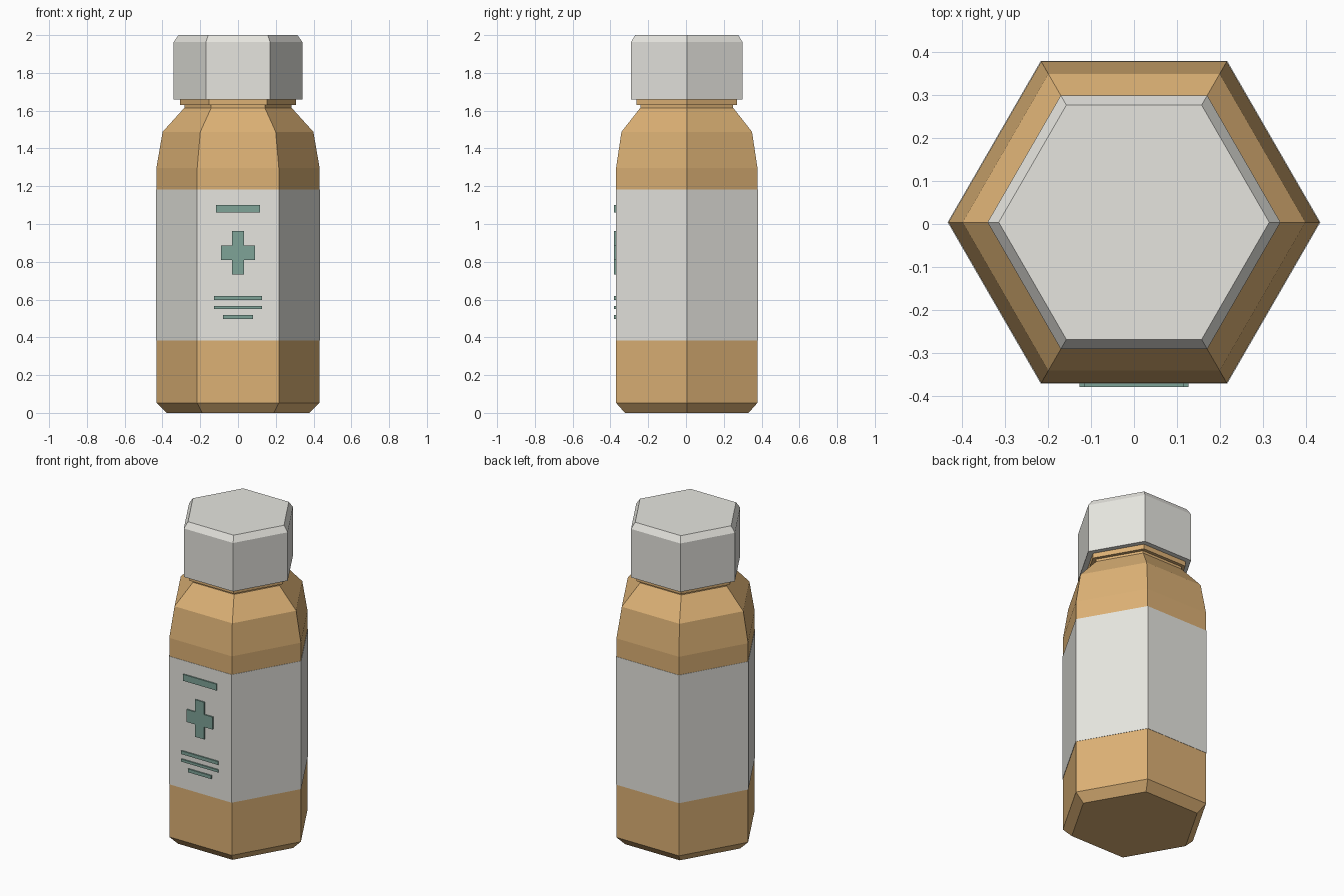
import bpy
import bmesh
from math import cos, sin, pi

if "Cube" in bpy.data.objects:
    bpy.data.objects.remove(bpy.data.objects["Cube"], do_unlink=True)

SIDES = 6
CENTRE_Y = 0.004
LABEL_RADIUS = 0.434
LABEL_FRONT = CENTRE_Y - LABEL_RADIUS * cos(pi / SIDES)


def srgb(*rgb):
    return tuple(((c / 255 + 0.055) / 1.055) ** 2.4 for c in rgb) + (1.0,)


def material(name, colour):
    mat = bpy.data.materials.new(name)
    mat.use_nodes = True
    mat.diffuse_color = colour
    shader = next(n for n in mat.node_tree.nodes if n.type == "BSDF_PRINCIPLED")
    shader.inputs["Base Color"].default_value = colour
    return mat


def finish(name, bm, mat):
    bmesh.ops.recalc_face_normals(bm, faces=bm.faces[:])
    mesh = bpy.data.meshes.new(name)
    bm.to_mesh(mesh)
    bm.free()
    mesh.materials.append(mat)
    obj = bpy.data.objects.new(name, mesh)
    bpy.context.collection.objects.link(obj)
    return obj


def hex_turned(name, profile, mat):
    """Closed six-sided solid from (radius, height) pairs, bottom to top."""
    bm = bmesh.new()
    rings = []
    for radius, z in profile:
        angles = [2 * pi * i / SIDES for i in range(SIDES)]
        rings.append([bm.verts.new((radius * cos(a), CENTRE_Y + radius * sin(a), z))
                      for a in angles])
    for low, high in zip(rings, rings[1:]):
        for i in range(SIDES):
            j = (i + 1) % SIDES
            bm.faces.new((low[i], low[j], high[j], high[i]))
    bm.faces.new(rings[0])
    bm.faces.new(rings[-1])
    return finish(name, bm, mat)


def plate(name, outline, mat, back=0.001, front=0.008):
    """Thin plate on the front of the label from an (x, z) outline."""
    bm = bmesh.new()
    face = bm.faces.new([bm.verts.new((x, LABEL_FRONT + back, z)) for x, z in outline])
    grown = bmesh.ops.extrude_face_region(bm, geom=[face])["geom"]
    moved = [v for v in grown if isinstance(v, bmesh.types.BMVert)]
    bmesh.ops.translate(bm, verts=moved, vec=(0, -back - front, 0))
    return finish(name, bm, mat)


amber = material("amber", srgb(220, 177, 117))
off_white = material("off white", srgb(230, 229, 223))
green = material("muted green", srgb(126, 163, 151))

# Bottle with chamfered foot, sloping shoulder, neck and collar
hex_turned("bottle", [(0.378, 0), (0.432, 0.053), (0.432, 1.297), (0.399, 1.488),
                      (0.284, 1.615), (0.284, 1.63), (0.307, 1.63), (0.307, 1.68)], amber)

# Wrapped label and screw cap
hex_turned("label", [(LABEL_RADIUS, 0.383), (LABEL_RADIUS, 1.183)], off_white)
hex_turned("cap", [(0.341, 1.66), (0.341, 1.963), (0.315, 2.0)], off_white)

# Printed bars: half width, bottom, top
bars = {"title_bar": (0.116, 1.06, 1.10), "upper_line": (0.127, 0.598, 0.619),
        "middle_line": (0.127, 0.551, 0.567), "lower_line": (0.08, 0.497, 0.518)}
for name, (w, low, high) in bars.items():
    plate(name, [(-w, low), (w, low), (w, high), (-w, high)], green)

# Printed cross: one quarter corner turned four times
arm_x, arm_z, half_x, half_z, mid = 0.09, 0.116, 0.032, 0.039, 0.848
quarter = [(arm_x, half_z), (half_x, half_z), (half_x, arm_z)]
cross = []
for sx, sz in ((1, 1), (-1, 1), (-1, -1), (1, -1)):
    corner = [(sx * x, mid + sz * z) for x, z in quarter]
    cross += corner if sx * sz > 0 else corner[::-1]
plate("cross", cross, green)
